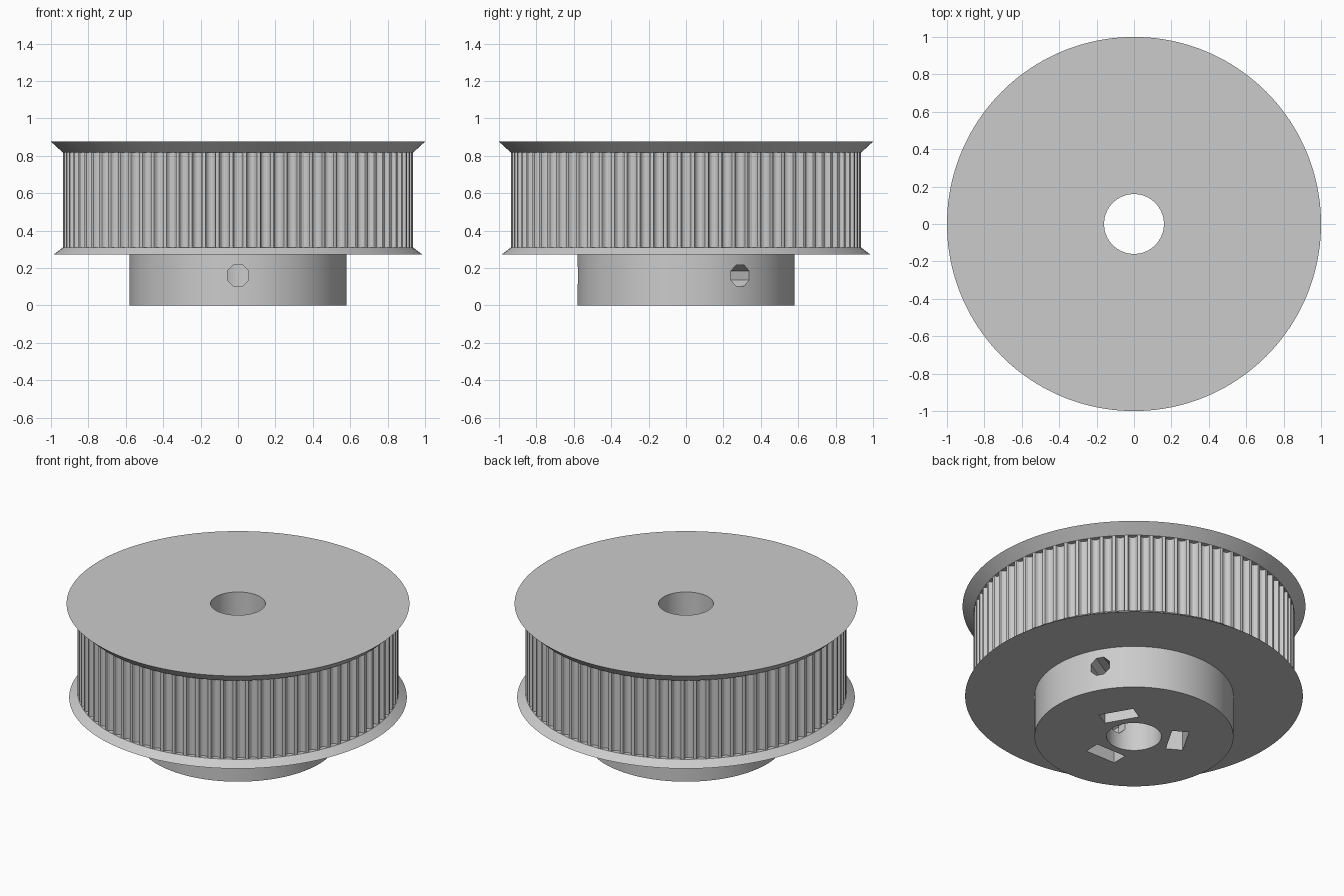
import bpy
import bmesh
from math import cos, sin, pi, sqrt, radians
from mathutils import Matrix

if "Cube" in bpy.data.objects:
    bpy.data.objects.remove(bpy.data.objects["Cube"], do_unlink=True)

# Main sizes
BORE, HUB, RIM, DEPTH = 0.16, 0.58, 0.936, 0.028
HUB_TOP, RIM_LOW, RIM_HIGH, TOP = 0.273, 0.31, 0.817, 0.876
TEETH, SEGMENTS = 80, 160

grey = bpy.data.materials.new("plain grey")
grey.use_nodes = True
colour = (0.6, 0.6, 0.6, 1)
grey.diffuse_color = colour
grey.node_tree.nodes["Principled BSDF"].inputs["Base Color"].default_value = colour


def make_object(name, bm):
    mesh = bpy.data.meshes.new(name)
    bm.to_mesh(mesh)
    bm.free()
    obj = bpy.data.objects.new(name, mesh)
    bpy.context.collection.objects.link(obj)
    mesh.materials.append(grey)
    return obj


def select_only(obj):
    bpy.ops.object.select_all(action='DESELECT')
    obj.select_set(True)
    bpy.context.view_layer.objects.active = obj


def smooth(obj):
    select_only(obj)
    bpy.ops.object.shade_smooth_by_angle(angle=radians(25))


def lathe(name, profile, closed=False):
    """Turn a (radius, height) profile about z; points run so faces look outward."""
    bm = bmesh.new()
    rings = [[bm.verts.new((r * cos(2 * pi * i / SEGMENTS), r * sin(2 * pi * i / SEGMENTS), z))
              for i in range(SEGMENTS)] for r, z in profile]
    pairs = list(zip(rings, rings[1:]))
    if closed:
        pairs.append((rings[-1], rings[0]))
    for a, b in pairs:
        for i in range(SEGMENTS):
            j = (i + 1) % SEGMENTS
            bm.faces.new((a[i], a[j], b[j], b[i]))
    return make_object(name, bm)


def radial_cutter(name, outline, start, end, angle):
    """Prism with a (side, height) outline, running outward at the given angle."""
    bm = bmesh.new()
    face = bm.faces.new([bm.verts.new((start, s, z)) for s, z in outline])
    moved = bmesh.ops.extrude_face_region(bm, geom=[face])["geom"]
    bmesh.ops.translate(bm, vec=(end - start, 0, 0),
                        verts=[v for v in moved if isinstance(v, bmesh.types.BMVert)])
    bmesh.ops.recalc_face_normals(bm, faces=bm.faces)
    bmesh.ops.transform(bm, matrix=Matrix.Rotation(angle, 4, 'Z'), verts=bm.verts)
    cutter = make_object(name, bm)
    cutter.hide_render = True
    return cutter


# Hub with three captive nut slots and set screw holes
hub = lathe("hub", [(BORE, 0), (HUB, 0), (HUB, 0.3), (BORE, 0.3)], closed=True)
SCREW_Z, HALF_NUT = 0.16, 0.106
point = HALF_NUT / sqrt(3)
slot = [(-HALF_NUT, -0.1), (HALF_NUT, -0.1), (HALF_NUT, SCREW_Z + point),
        (0, SCREW_Z + 2 * point), (-HALF_NUT, SCREW_Z + point)]
screw = [(0.062 * cos((k + 0.5) * pi / 4), SCREW_Z + 0.062 * sin((k + 0.5) * pi / 4))
         for k in range(8)]
select_only(hub)
for degrees in (30, 150, 270):
    for outline, start, end in ((slot, 0.207, 0.307), (screw, 0.02, 0.7)):
        cutter = radial_cutter("cutter", outline, start, end, radians(degrees))
        cut = hub.modifiers.new("cut", 'BOOLEAN')
        cut.operation, cut.solver, cut.object = 'DIFFERENCE', 'EXACT', cutter
        bpy.ops.object.modifier_apply(modifier=cut.name)
        bpy.data.objects.remove(cutter, do_unlink=True)

# Open the buried top of the hub
bm = bmesh.new()
bm.from_mesh(hub.data)
buried = [f for f in bm.faces if f.normal.z > 0.9 and f.calc_center_median().z > 0.299]
bmesh.ops.delete(bm, geom=buried, context='FACES')
bm.to_mesh(hub.data)
bm.free()

# Flanges and the upper wall of the bore
FLOOR = RIM - DEPTH - 0.01
lower = lathe("lower_flange", [(HUB, HUB_TOP), (0.985, HUB_TOP), (RIM, RIM_LOW), (FLOOR, RIM_LOW)])
upper = lathe("upper_flange", [(FLOOR, RIM_HIGH), (RIM, RIM_HIGH), (1, TOP), (BORE, TOP)])
bore = lathe("bore_wall", [(BORE, TOP), (BORE, 0.3)])

# Toothed rim: one rounded groove per tooth, as (half width, depth)
half_groove = [(0.0314, 0), (0.0272, 0.0014), (0.0243, 0.009),
               (0.0212, 0.0165), (0.015, 0.0236), (0.0053, DEPTH)]
groove = [(-w, d) for w, d in half_groove] + [(w, d) for w, d in reversed(half_groove)]
bm = bmesh.new()
low, high = [], []
for tooth in range(TEETH):
    a = 2 * pi * tooth / TEETH
    for side, depth in groove:
        r = RIM - depth
        x, y = r * cos(a) - side * sin(a), r * sin(a) + side * cos(a)
        low.append(bm.verts.new((x, y, RIM_LOW)))
        high.append(bm.verts.new((x, y, RIM_HIGH)))
for i in range(len(low)):
    j = (i + 1) % len(low)
    bm.faces.new((low[i], low[j], high[j], high[i]))
rim = make_object("toothed_rim", bm)

for part in (hub, lower, upper, bore):
    smooth(part)
